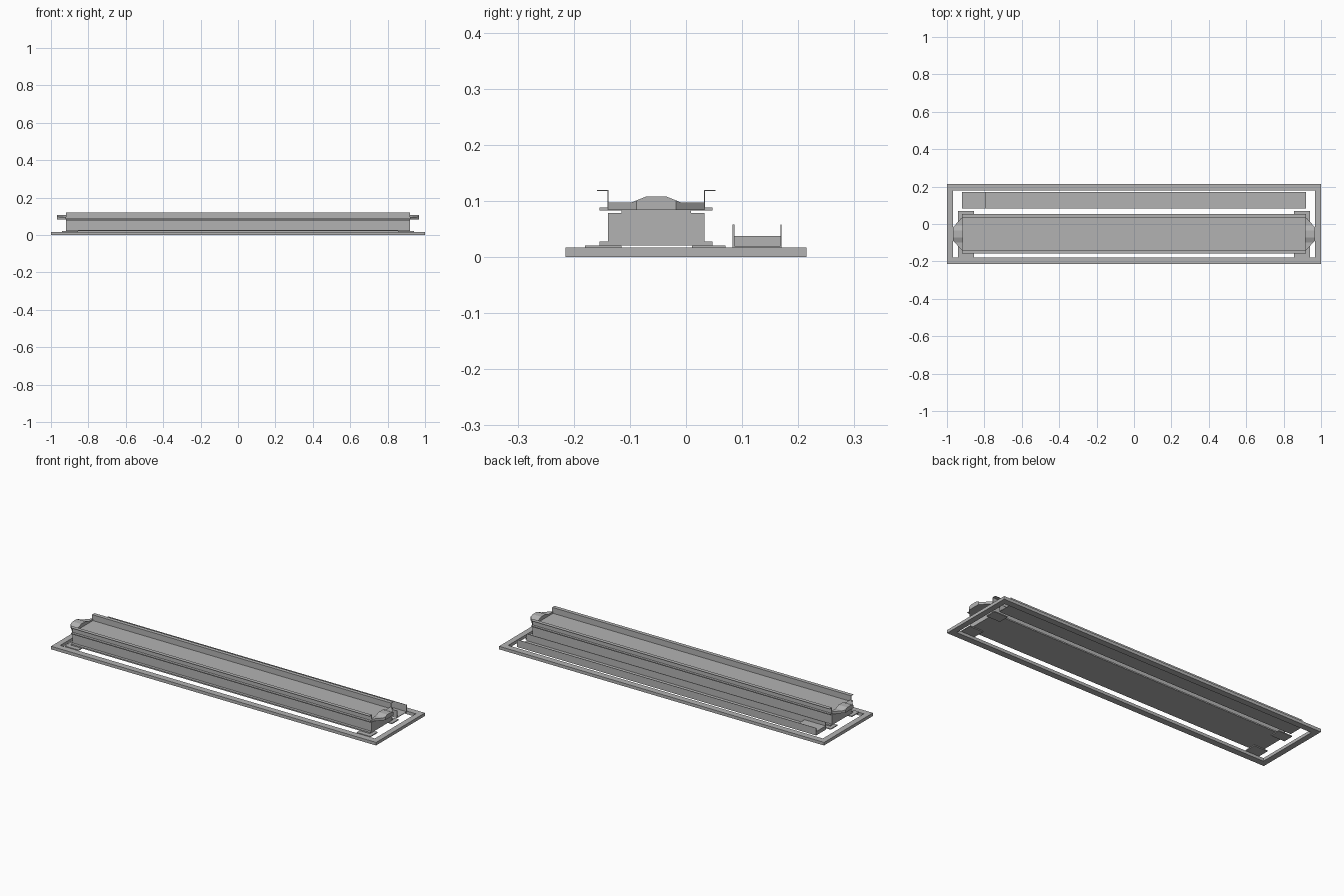
import bpy, bmesh
from mathutils import Vector

old = bpy.data.objects.get("Cube")
if old:
    bpy.data.objects.remove(old, do_unlink=True)

grey = bpy.data.materials.new("plain grey")
grey.use_nodes = True
GREY = (0.45, 0.45, 0.45, 1)
grey.diffuse_color = GREY
grey.node_tree.nodes["Principled BSDF"].inputs["Base Color"].default_value = GREY


def finish(name, bm):
    bmesh.ops.recalc_face_normals(bm, faces=bm.faces)
    mesh = bpy.data.meshes.new(name)
    bm.to_mesh(mesh)
    bm.free()
    mesh.materials.append(grey)
    obj = bpy.data.objects.new(name, mesh)
    bpy.context.collection.objects.link(obj)
    return obj


def extrude(name, points, offset):
    """Closed polygon swept along an offset."""
    bm = bmesh.new()
    face = bm.faces.new([bm.verts.new(p) for p in points])
    swept = bmesh.ops.extrude_face_region(bm, geom=[face], use_keep_orig=True)
    verts = [g for g in swept["geom"] if isinstance(g, bmesh.types.BMVert)]
    bmesh.ops.translate(bm, verts=verts, vec=offset)
    return finish(name, bm)


def rail(name, profile, x0, x1):
    """Profile in (y, z) swept lengthwise."""
    return extrude(name, [(x0, y, z) for y, z in profile], (x1 - x0, 0, 0))


def box(name, x0, x1, y0, y1, z0, z1):
    return rail(name, [(y0, z0), (y1, z0), (y1, z1), (y0, z1)], x0, x1)


L = 0.92      # half length of the rails
MID = -0.053  # centre line of the main beam

# Flat outer frame, a rectangle with a rectangular opening
bm = bmesh.new()
rings = []
for z in (0, 0.017):
    for hx, hy in ((1, 0.215), (0.968, 0.18)):
        rings.append([bm.verts.new((sx * hx, sy * hy, z))
                      for sx, sy in ((-1, -1), (1, -1), (1, 1), (-1, 1))])
for a, b in ((0, 1), (2, 3), (0, 2), (1, 3)):
    for i in range(4):
        j = (i + 1) % 4
        bm.faces.new((rings[a][i], rings[a][j], rings[b][j], rings[b][i]))
finish("outer_frame", bm)

# Main beam with its flanges
box("beam_bottom_flange", -L, L, -0.154, 0.047, 0.021, 0.028)
box("beam_body", -L, L, -0.139, 0.033, 0.028, 0.079)
box("beam_neck", -L, L, -0.115, 0.009, 0.079, 0.083)
box("beam_top_flange", -L, L, -0.154, 0.047, 0.083, 0.088)

# Thin upright lips that fold outward at the top
lip = [(0.085, 0.088), (0.087, 0.088), (0.087, 0.118),
       (0.106, 0.118), (0.106, 0.12), (0.085, 0.12)]
for side, name in ((-1, "front_lip"), (1, "back_lip")):
    rail(name, [(MID + side * y, z) for y, z in lip], -L, L)

# End caps: raised profile with chamfered corners
cap = [(0.086, 0.084), (0.086, 0.097), (0.045, 0.097), (0.018, 0.108)]
cap_profile = [(MID + y, z) for y, z in cap] + [(MID - y, z) for y, z in reversed(cap)]
for side, name in ((-1, "right_end_cap"), (1, "left_end_cap")):
    obj = rail(name, cap_profile, side * 0.915, side * 0.968)
    bm = bmesh.new()
    bm.from_mesh(obj.data)
    for s in (-1, 1):
        bmesh.ops.bisect_plane(
            bm, geom=bm.verts[:] + bm.edges[:] + bm.faces[:],
            plane_co=Vector((side * 0.968, MID + s * 0.035, 0.09)),
            plane_no=Vector((side * 0.051, s * 0.046, 0)), clear_outer=True)
        bmesh.ops.holes_fill(bm, edges=[e for e in bm.edges if e.is_boundary])
    bmesh.ops.recalc_face_normals(bm, faces=bm.faces)
    bm.to_mesh(obj.data)
    bm.free()

# Mounting plates under the four corners of the beam
for side, end in ((-1, "right"), (1, "left")):
    for y0, y1, row in ((-0.18, -0.115, "front"), (0.011, 0.07, "back")):
        x0, x1 = sorted((side * 0.856, side * 0.94))
        box(f"{row}_{end}_mounting_plate", x0, x1, y0, y1, 0.016, 0.021)

# Open side channel with a block at one end
channel = [(0.083, 0.017), (0.17, 0.017), (0.17, 0.058), (0.168, 0.058),
           (0.168, 0.02), (0.086, 0.02), (0.086, 0.058), (0.083, 0.058)]
rail("side_channel", channel, -L, L)
box("channel_block", -L, -0.79, 0.086, 0.168, 0.02, 0.038)
